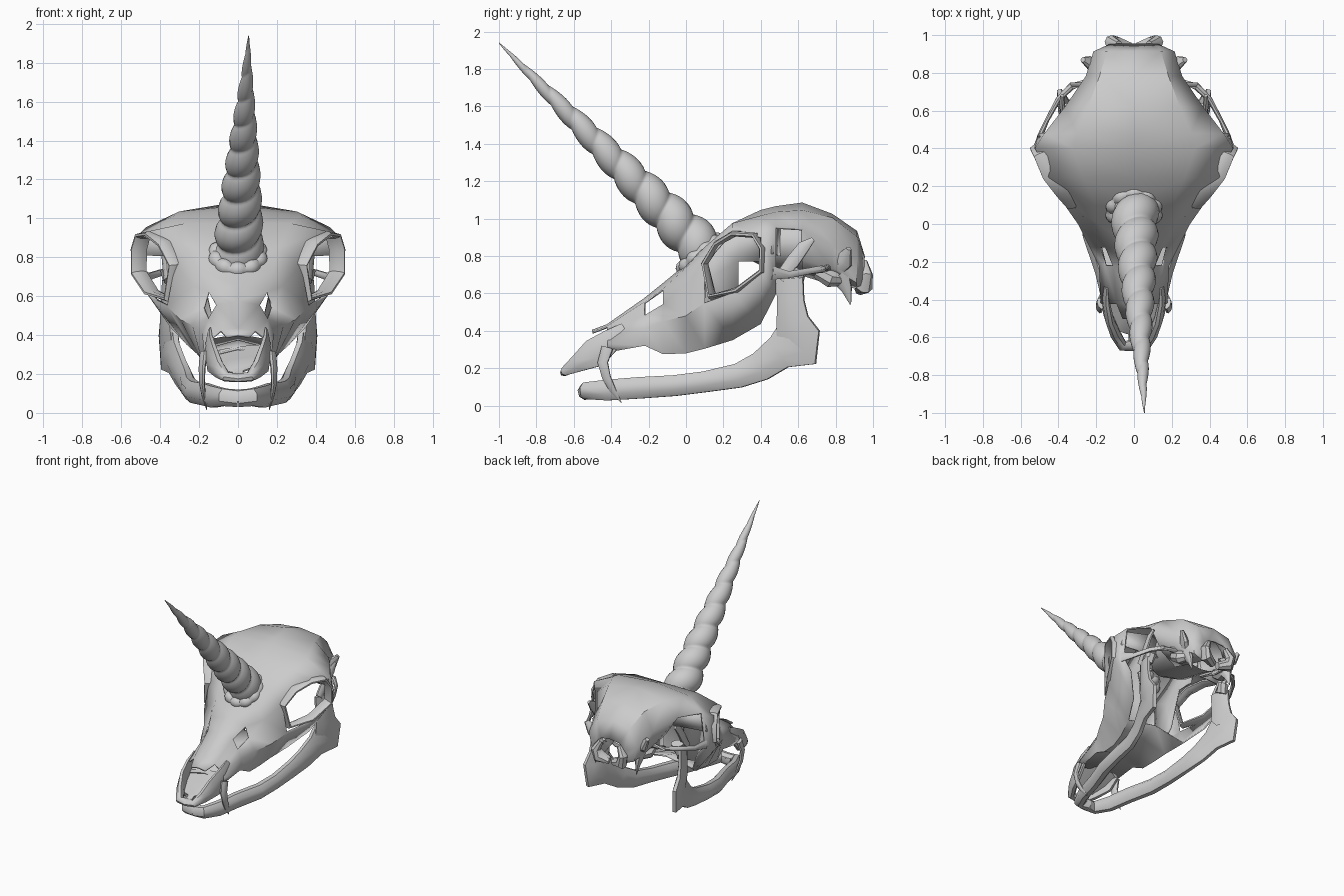
import bpy
import bmesh
from math import sin, cos, pi, radians
from mathutils import Vector

cube = bpy.data.objects.get("Cube")
if cube:
    bpy.data.objects.remove(cube, do_unlink=True)

bone = bpy.data.materials.new("bone_grey")
bone.use_nodes = True
GREY = (0.6, 0.6, 0.6, 1)
bone.diffuse_color = GREY
bone.node_tree.nodes["Principled BSDF"].inputs["Base Color"].default_value = GREY


def finish(name, bm, mirror=True, thickness=0, angle=40):
    """Turn a bmesh into a shaded object, with optional mirror and thickness."""
    bmesh.ops.recalc_face_normals(bm, faces=bm.faces)
    mesh = bpy.data.meshes.new(name)
    bm.to_mesh(mesh)
    bm.free()
    mesh.materials.append(bone)
    obj = bpy.data.objects.new(name, mesh)
    bpy.context.collection.objects.link(obj)
    bpy.ops.object.select_all(action='DESELECT')
    obj.select_set(True)
    bpy.context.view_layer.objects.active = obj
    bpy.ops.object.shade_smooth_by_angle(angle=radians(angle))
    if mirror:
        mod = obj.modifiers.new("mirror", 'MIRROR')
        mod.use_clip = True
        mod.merge_threshold = 0.002
    if thickness:
        mod = obj.modifiers.new("thickness", 'SOLIDIFY')
        mod.thickness = thickness
        mod.offset = 0
    return obj


def loft(name, rings, closed=False, cap=True, **options):
    """Skin a row of vertex rings."""
    bm = bmesh.new()
    rows = [[bm.verts.new(p) for p in ring] for ring in rings]
    pairs = list(zip(rows, rows[1:]))
    if closed:
        pairs.append((rows[-1], rows[0]))
    for a, b in pairs:
        for k in range(len(a)):
            m = (k + 1) % len(a)
            bm.faces.new((a[k], a[m], b[m], b[k]))
    if cap and not closed:
        bm.faces.new(rows[0])
        bm.faces.new(rows[-1])
    return finish(name, bm, **options)


def tube(name, path, closed=False, sides=8, **options):
    """Oval tube along points (x, y, z, half height, half width)."""
    centres = [Vector(p[:3]) for p in path]
    n = len(path)
    rings = []
    for i, p in enumerate(path):
        ahead = centres[(i + 1) % n] if closed else centres[min(i + 1, n - 1)]
        behind = centres[i - 1] if closed else centres[max(i - 1, 0)]
        along = (ahead - behind).normalized()
        side = Vector((1, -0.3, 0))
        side = (side - along * side.dot(along)).normalized()
        up = along.cross(side)
        turns = [2 * pi * (k + 0.5) / sides for k in range(sides)]
        rings.append([centres[i] + up * p[3] * sin(t) + side * p[4] * cos(t)
                      for t in turns])
    return loft(name, rings, closed=closed, **options)


def sheet(name, stations, holes=(), **options):
    """Half shell from stations (y, [(x, z), ...]), leaving out the hole cells."""
    bm = bmesh.new()
    rows = [[bm.verts.new((x, y, z)) for x, z in pts] for y, pts in stations]
    for i, (a, b) in enumerate(zip(rows, rows[1:])):
        for j in range(min(len(a), len(b)) - 1):
            if (i, j) not in holes:
                bm.faces.new((a[j], a[j + 1], b[j + 1], b[j]))
    return finish(name, bm, thickness=0.012, **options)


# Face and cranium: midline, shoulder, brow, cheek, tooth row, palate
face = [
    (-.50, [(0, .40), (.06, .39)]),
    (-.42, [(0, .43), (.09, .42), (.14, .38), (.17, .33), (.16, .29), (0, .33)]),
    (-.22, [(0, .57), (.11, .55), (.15, .48), (.18, .41), (.17, .325), (0, .37)]),
    (-.12, [(0, .65), (.15, .62), (.175, .54), (.23, .45), (.185, .28), (0, .34)]),
    (0, [(0, .75), (.18, .73), (.225, .65), (.29, .48), (.19, .285), (0, .34)]),
    (.1, [(0, .84), (.2, .84), (.32, .76), (.36, .55), (.21, .31), (0, .36)]),
    (.25, [(0, .97), (.27, .97), (.45, .93), (.45, .6), (.26, .355), (0, .4)]),
    (.4, [(0, 1.04), (.32, 1.01), (.52, .9), (.53, .71), (.34, .44)]),
    (.48, [(0, 1.06), (.3, 1.03), (.47, .95), (.5, .7), (.43, .6)]),
    (.62, [(0, 1.08), (.24, 1.04), (.36, .94), (.25, .78), (.12, .7)]),
    (.78, [(0, 1.02), (.18, 1), (.25, .86), (.24, .74), (.12, .65)]),
    (.91, [(0, .93), (.14, .9), (.21, .78), (.18, .66), (.1, .63)]),
    (.95, [(0, .8), (.08, .79), (.12, .74), (.12, .68), (.08, .63)]),
]
tear_slit, sockets, temples = {(2, 1)}, {(5, 2), (6, 2)}, {(8, 2), (8, 3)}
sheet("skull_shell", face, tear_slit | sockets | temples)

# Inner and rear walls of the eye sockets
sheet("socket_wall", [
    (.03, [(.17, .75), (.18, .6), (.18, .33)]),
    (.15, [(.2, .87), (.19, .7), (.16, .37)]),
    (.28, [(.2, .97), (.2, .77), (.12, .42)]),
    (.42, [(.22, 1), (.2, .77)]),
])
sheet("socket_back", [(.46, [(.48, .93), (.51, .81)]), (.5, [(.2, .98), (.19, .8)])])

# Raised lip around each eye socket
rim = [(.315, .1, .76), (.375, .17, .87), (.445, .26, .92), (.49, .37, .91),
       (.51, .41, .84), (.51, .41, .72), (.445, .28, .62), (.345, .14, .58)]
tube("eye_socket_rim", [p + (.016, .045) for p in rim], closed=True)

# Front of the braincase, below the roof
braincase = []
for y, wide, top, low in [(.3, .08, .92, .8), (.42, .21, 1, .74),
                          (.62, .24, 1.04, .7), (.76, .22, .98, .66)]:
    mid, half = (top + low) / 2, (top - low) / 2
    braincase.append([(wide * cos(2 * pi * k / 16), y, mid + half * sin(2 * pi * k / 16))
                      for k in range(16)])
loft("braincase", braincase, cap=False, mirror=False)

# Small bones at the rear and under the skull
tube("occipital_condyle", [(.02, .93, .62, .03, .03), (.1, .95, .64, .05, .045),
                           (.12, .96, .7, .04, .035), (.08, .95, .77, .02, .02)])
tube("jugular_spike", [(.18, .82, .7, .06, .04), (.18, .86, .62, .03, .02),
                       (.18, .88, .54, .003, .003)])
tube("mastoid_flare", [(.17, .8, .74, .06, .05), (.23, .85, .78, .05, .03),
                       (.27, .87, .84, .015, .015)])
tube("ear_bone", [(.2, .7, .72, .04, .04), (.2, .77, .68, .05, .05), (.17, .84, .67, .03, .03)])
tube("cheek_arch", [(.5, .46, .71, .04, .015), (.46, .55, .7, .02, .012),
                    (.4, .66, .72, .018, .015), (.33, .73, .73, .02, .02),
                    (.2, .76, .74, .04, .03)])

# Snout tip with two prongs and a floor between them
tube("snout_prong", [(0, -.64, .18, .02, .035), (.06, -.645, .185, .025, .03),
                     (.1, -.58, .225, .05, .03), (.135, -.49, .28, .085, .025),
                     (.15, -.4, .35, .065, .02), (.15, -.32, .4, .05, .01)])
tube("snout_floor", [(0, -.63, .185, .012, .03), (0, -.585, .21, .012, .03),
                     (0, -.57, .225, .012, .1), (0, -.48, .27, .012, .13),
                     (0, -.38, .33, .012, .15)], mirror=False)

# Long curved fangs
tube("fang", [(.175, -.42, .31, .033, .02), (.185, -.445, .23, .03, .016),
              (.185, -.425, .15, .025, .014), (.175, -.39, .08, .018, .01),
              (.16, -.345, .015, .002, .002)])

# Lower jaw, from the chin round to the joint
tube("lower_jaw", [(0, -.535, .075, .046, .045), (.07, -.535, .08, .048, .045),
                   (.125, -.42, .083, .06, .045), (.165, -.25, .095, .062, .045),
                   (.225, -.06, .107, .06, .05), (.25, .1, .127, .06, .045),
                   (.265, .28, .16, .07, .04), (.295, .4, .21, .085, .035),
                   (.33, .5, .285, .1, .035), (.355, .6, .335, .16, .035),
                   (.362, .6, .375, .13, .033), (.365, .57, .46, .095, .03),
                   (.365, .56, .56, .08, .025), (.36, .555, .68, .08, .025)])
tube("jaw_joint", [(.35, .58, .66, .05, .03), (.35, .61, .73, .035, .05)])
tube("coronoid_process", [(.36, .5, .68, .03, .02), (.37, .57, .77, .04, .018),
                          (.38, .63, .85, .035, .015), (.38, .68, .89, .012, .01)])

# Spiral horn, one groove winding up the shaft
base, tip = Vector((0, .12, .8)), Vector((.055, -1, 1.94))
axis = (tip - base).normalized()
u = (Vector((1, 0, 0)) - axis * axis.x).normalized()
v = axis.cross(u)
STEPS, SIDES, TURNS = 180, 20, 9.25
horn = []
for i in range(STEPS + 1):
    t = i / STEPS
    radius = 0.13 * (1 - t ** 1.25) + 0.002
    ring = []
    for k in range(SIDES):
        a = 2 * pi * k / SIDES
        r = radius * (0.77 + 0.25 * abs(sin(pi * TURNS * t - a / 2)) ** 0.7)
        ring.append(base.lerp(tip, t) + (u * cos(a) + v * sin(a)) * r)
    horn.append(ring)
loft("spiral_horn", horn, mirror=False, angle=50)

# Knobbly collar at the horn root, lying on the forehead
centre = Vector((0, .075, .81))
out = Vector((0, -.65, .76)).normalized()
across = Vector((1, 0, 0))
slope = out.cross(across)
collar = []
for i in range(60):
    a = 2 * pi * i / 60
    radial = across * cos(a) + slope * sin(a)
    thick = 0.032 + 0.012 * abs(sin(5 * a))
    collar.append([centre + radial * (0.114 + thick * cos(b)) + out * thick * sin(b)
                   for b in [2 * pi * k / 10 for k in range(10)]])
loft("horn_collar", collar, closed=True, mirror=False)
